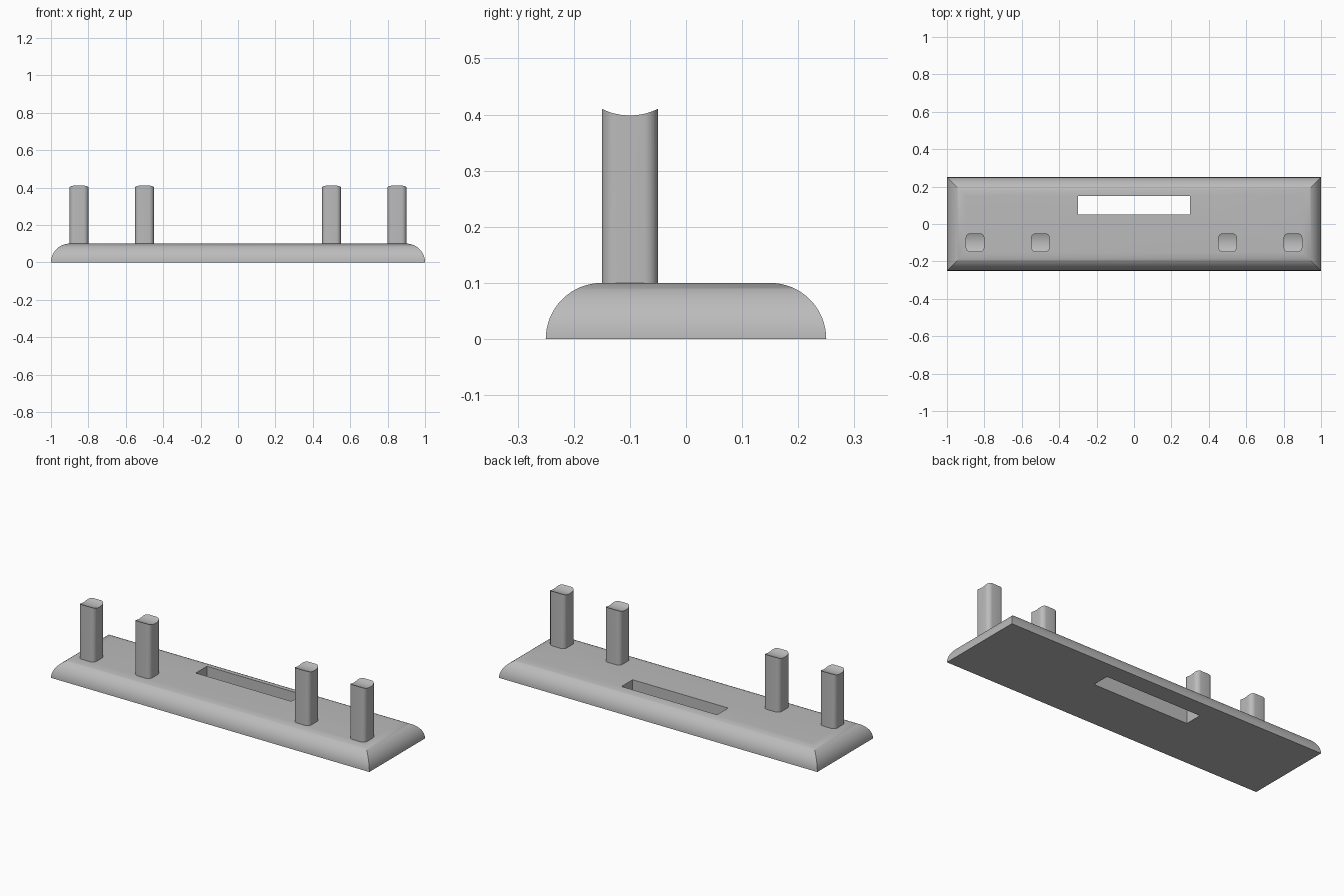
import bpy, bmesh, math
from mathutils import Matrix

if "Cube" in bpy.data.objects:
    bpy.data.objects.remove(bpy.data.objects["Cube"])

grey = bpy.data.materials.new("plain grey")
grey.use_nodes = True
COLOUR = (0.5, 0.5, 0.5, 1)
grey.diffuse_color = COLOUR
grey.node_tree.nodes["Principled BSDF"].inputs["Base Color"].default_value = COLOUR


def make(name, bm):
    bmesh.ops.recalc_face_normals(bm, faces=bm.faces)
    mesh = bpy.data.meshes.new(name)
    bm.to_mesh(mesh)
    bm.free()
    mesh.materials.append(grey)
    ob = bpy.data.objects.new(name, mesh)
    bpy.context.collection.objects.link(ob)
    return ob


def loft(rings):
    """Join closed rings of points with quads and cap both ends."""
    bm = bmesh.new()
    rows = [[bm.verts.new(p) for p in ring] for ring in rings]
    n = len(rows[0])
    for a, b in zip(rows, rows[1:]):
        for i in range(n):
            j = (i + 1) % n
            bm.faces.new((a[i], a[j], b[j], b[i]))
    bm.faces.new(rows[0])
    bm.faces.new(rows[-1])
    return bm


def activate(ob):
    bpy.ops.object.select_all(action='DESELECT')
    ob.select_set(True)
    bpy.context.view_layer.objects.active = ob


def cut_and_smooth(ob, cutter):
    activate(ob)
    mod = ob.modifiers.new("cut", 'BOOLEAN')
    mod.operation = 'DIFFERENCE'
    mod.solver = 'EXACT'
    mod.object = cutter
    bpy.ops.object.modifier_apply(modifier=mod.name)
    bpy.ops.object.shade_smooth_by_angle(angle=math.radians(30))


# Base plate: quarter-round edge on all sides with mitred corners
R, STEPS = 0.1, 16
rings = []
for k in range(STEPS + 1):
    a = math.pi / 2 * k / STEPS
    inset, z = R * (1 - math.cos(a)), R * math.sin(a)
    x, y = 1 - inset, 0.25 - inset
    rings.append([(-x, -y, z), (x, -y, z), (x, y, z), (-x, y, z)])
base = make("base_plate", loft(rings))

# Slot through the base
bm = bmesh.new()
bmesh.ops.create_cube(bm, size=1, matrix=Matrix.Translation((0, 0.1, 0.05))
                      @ Matrix.Diagonal((0.6, 0.1, 0.4, 1)))
slot = make("slot_cutter", bm)
cut_and_smooth(base, slot)

# Cylinder that hollows the post tops
bm = bmesh.new()
bmesh.ops.create_cone(bm, segments=128, radius1=0.1125, radius2=0.1125, depth=3,
                      cap_ends=True, matrix=Matrix.Translation((0, -0.1, 0.511))
                      @ Matrix.Rotation(math.pi / 2, 4, 'Y'))
cradle = make("cradle_cutter", bm)


# Posts: rounded squares with saddle tops
def rounded_square(cx, cy, half, r, z, steps=6):
    points = []
    for q, (sx, sy) in enumerate([(1, 1), (-1, 1), (-1, -1), (1, -1)]):
        for k in range(steps + 1):
            a = math.pi / 2 * (q + k / steps)
            points.append((cx + sx * (half - r) + r * math.cos(a),
                           cy + sy * (half - r) + r * math.sin(a), z))
    return points


for name, x in (("outer", 0.85), ("inner", 0.5)):
    for side, s in (("left", 1), ("right", -1)):
        post = make(f"{name}_post_{side}", loft(
            [rounded_square(s * x, -0.1, 0.05, 0.025, z) for z in (0.1, 0.45)]))
        cut_and_smooth(post, cradle)

for cutter in (slot, cradle):
    bpy.data.objects.remove(cutter)
